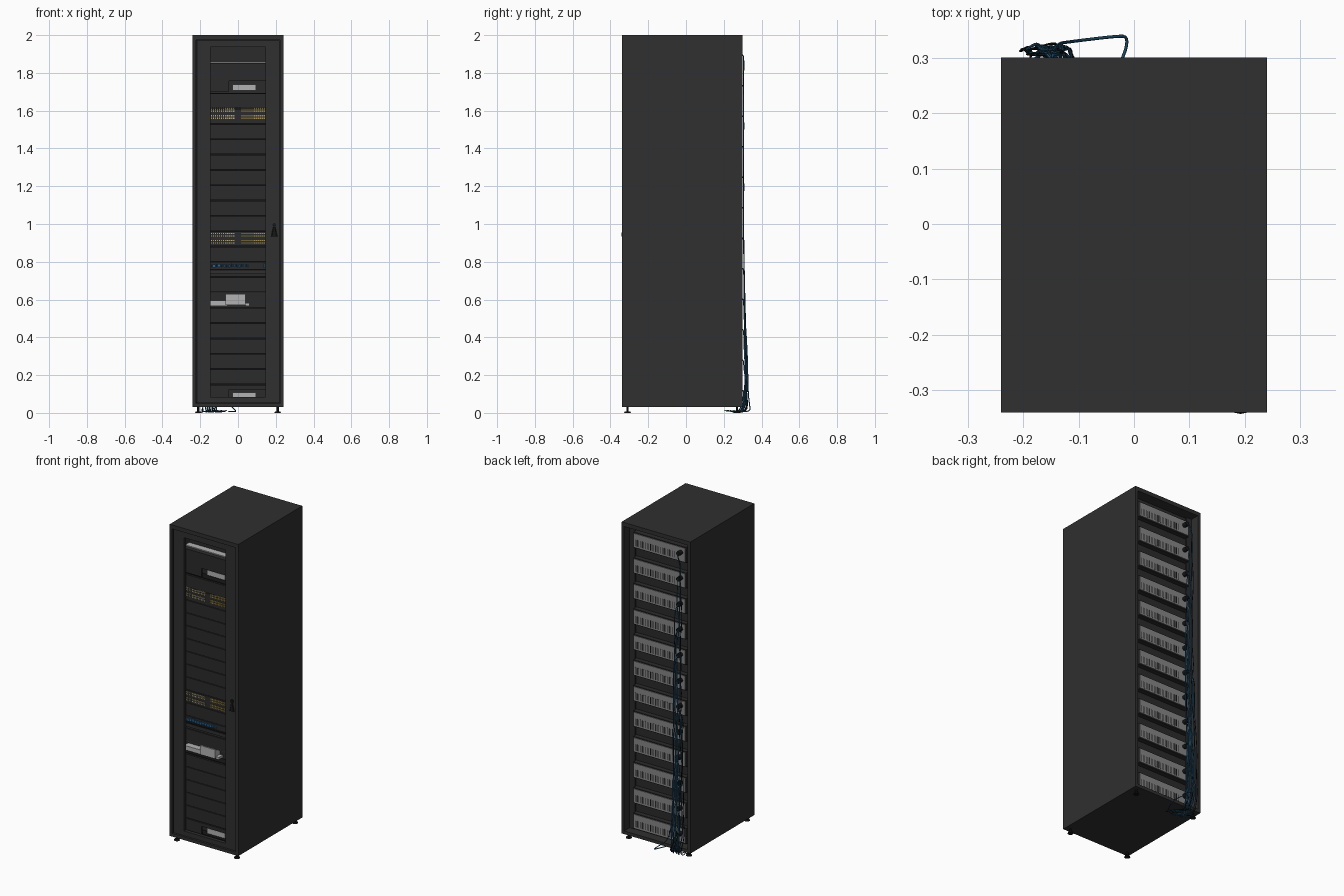
import bpy, bmesh, math, random
from mathutils import Matrix, Vector

if "Cube" in bpy.data.objects:
    bpy.data.objects.remove(bpy.data.objects["Cube"])

random.seed(4)

def mat(name, r, g, b):
    m = bpy.data.materials.new(name)
    m.diffuse_color = (r, g, b, 1)
    m.use_nodes = True
    m.node_tree.nodes["Principled BSDF"].inputs["Base Color"].default_value = m.diffuse_color
    return m

CASE = mat("charcoal_case", 0.029, 0.029, 0.029)
UNIT = mat("dark_panel", 0.024, 0.024, 0.024)
BLACK = mat("black_plastic", 0.008, 0.008, 0.008)
GREY = mat("vent_grey", 0.24, 0.24, 0.24)
PALE = mat("pale_metal", 0.45, 0.45, 0.45)
YELLOW = mat("port_yellow", 0.42, 0.3, 0.06)
BLUE = mat("port_blue", 0.02, 0.13, 0.3)
CABLE = mat("cable_blue", 0.015, 0.085, 0.17)

def boxes(name, material, *spans):
    """One object from boxes given as (x0, x1, y0, y1, z0, z1)."""
    bm = bmesh.new()
    for x0, x1, y0, y1, z0, z1 in spans:
        m = Matrix.Translation(((x0 + x1) / 2, (y0 + y1) / 2, (z0 + z1) / 2)) \
            @ Matrix.Diagonal((x1 - x0, y1 - y0, z1 - z0, 1))
        bmesh.ops.create_cube(bm, size=1, matrix=m)
    return finish(name, bm, material)

def finish(name, bm, material):
    me = bpy.data.meshes.new(name)
    bm.to_mesh(me)
    bm.free()
    me.materials.append(material)
    ob = bpy.data.objects.new(name, me)
    bpy.context.collection.objects.link(ob)
    return ob

def cylinder(bm, r1, r2, depth, centre, axis='Z', seg=14):
    rot = Matrix.Rotation(math.pi / 2, 4, 'X') if axis == 'Y' else Matrix()
    bmesh.ops.create_cone(bm, cap_ends=True, segments=seg, radius1=r1, radius2=r2,
                          depth=depth, matrix=Matrix.Translation(centre) @ rot)

F, B = -0.34, 0.30          # front and back of the cabinet
W, Z0, Z1 = 0.24, 0.03, 2.0

# cabinet shell, open at front and back
boxes("cabinet_shell", CASE,
      (-W, -W + 0.018, F, B, Z0, Z1), (W - 0.018, W, F, B, Z0, Z1),
      (-W + 0.018, W - 0.018, F, B, Z1 - 0.025, Z1),
      (-W + 0.018, W - 0.018, F, B, Z0, Z0 + 0.02))

# front door: slightly recessed frame around a tall window
D0, D1, WX = F + 0.008, F + 0.03, 0.145
boxes("front_door", CASE,
      (-0.215, -WX, D0, D1, 0.053, 1.972), (WX, 0.219, D0, D1, 0.053, 1.972),
      (-WX, WX, D0, D1, 1.937, 1.972), (-WX, WX, D0, D1, 0.053, 0.083))
boxes("door_hinge_gap", BLACK, (-0.222, -0.215, F + 0.012, D1, 0.053, 1.972))

# door handle and lock
bm = bmesh.new()
cylinder(bm, 0.017, 0.006, 0.05, (0, 0, 0), seg=8)
bm.transform(Matrix.Translation((0.192, D0 - 0.002, 0.958)) @ Matrix.Diagonal((1, 0.5, 1, 1)))
cylinder(bm, 0.01, 0.01, 0.008, (0.192, D0 - 0.003, 0.995), 'Y')
finish("door_handle", bm, BLACK)

# mounting rails
boxes("front_rails", GREY, (-0.2, -0.183, -0.285, -0.275, 0.08, 1.93),
      (0.183, 0.2, -0.285, -0.275, 0.08, 1.93))
boxes("rear_rails", UNIT, (-0.222, -0.185, 0.235, 0.245, 0.05, 1.975),
      (0.185, 0.222, 0.235, 0.245, 0.05, 1.975))

# front equipment: 23 slots, some left open
P, S0 = 0.0811, 0.07
UF = -0.298                  # front face of the units
OPEN = {0, 6, 20}            # slots with a recess showing pale parts
panels, seams = [], []
for i in range(22):
    z = S0 + i * P
    y = UF + 0.06 if i in OPEN else UF
    panels.append((-0.182, 0.182, y, 0.1, z + 0.002, z + P - 0.002))
    seams.append((-0.182, 0.182, UF + 0.012, 0.1, z - 0.002, z + 0.002))
boxes("front_units", UNIT, *panels)
boxes("unit_seams", BLACK, *seams)
boxes("top_unit_cover", PALE, (-0.182, 0.182, UF + 0.03, 0.1, S0 + 22 * P - 0.002, S0 + 22 * P + 0.004))
boxes("top_blank_panel", UNIT, (-0.182, 0.182, UF + 0.07, 0.1, S0 + 22 * P + 0.004, 1.972))

# cover plates over part of the open slots and the pale parts inside
covers, pale = [], []
for z in (S0, S0 + 20 * P + 0.01):
    covers += [(-0.182, -0.048, UF, UF + 0.01, z, z + P - 0.004),
               (-0.048, 0.182, UF, UF + 0.01, z + 0.055, z + P - 0.004)]
    pale.append((-0.03, 0.095, UF + 0.03, UF + 0.06, z + 0.005, z + 0.037))
zs = S0 + 6 * P
pale += [(-0.182, -0.055, UF + 0.02, UF + 0.06, zs + 0.01, zs + 0.038),
         (-0.065, 0.04, UF + 0.01, UF + 0.06, zs + 0.015, zs + 0.072),
         (0.04, 0.06, UF + 0.02, UF + 0.06, zs + 0.01, zs + 0.025),
         (-0.182, 0.182, UF + 0.005, UF + 0.01, zs + 0.077, zs + 0.08)]
boxes("slot_covers", UNIT, *covers)
boxes("open_slot_parts", PALE, *pale)
boxes("middle_shelf", CASE, (-0.182, 0.182, UF - 0.01, UF + 0.02, 0.735, 0.762))
boxes("shelf_edge", BLACK, (-0.182, 0.182, UF - 0.012, UF, 0.755, 0.763))

# port rows: two switches with yellow ports and one row of blue plugs
yellow, light, blue = [], [], []
for zc in (1.605, 1.568, 0.945, 0.908):
    for x0, x1 in ((-0.165, -0.015), (0.018, 0.168)):
        n = 14
        step = (x1 - x0) / n
        for k in range(n):
            for row in range(2):
                x, z = x0 + k * step, zc - 0.012 + row * 0.013
                span = (x, x + step * 0.6, UF - 0.004, UF, z, z + 0.007)
                (light if x0 < 0 and (k + row) % 2 else yellow).append(span)
for k in range(26):
    x = -0.17 + k * 0.0088
    z = 0.768 + random.random() * 0.006
    blue.append((x, x + 0.0065, UF - 0.008, UF, z, z + 0.016))
blue.append((0.136, 0.144, UF - 0.008, UF, 0.768, 0.79))
boxes("yellow_ports", YELLOW, *yellow)
boxes("grey_ports", PALE, *light)
boxes("blue_plugs", BLUE, *blue)

# rear servers: twelve grey vented backs in a dark recess
boxes("rear_backing", UNIT, (-0.222, 0.222, 0.2, 0.232, 0.05, 1.975))
RP, RZ, RY = 0.1615, 0.068, 0.266
cases, vents, slats = [], [], []
plugs = bmesh.new()
sockets = []
for i in range(12):
    z = RZ + i * RP
    cases.append((-0.184, 0.184, 0.1, RY - 0.004, z - 0.006, z + 0.092))
    vents.append((-0.18, 0.18, RY - 0.004, RY, z, z + 0.086))
    for k in range(24):
        x = -0.105 + k * 0.0118
        slats.append((x, x + 0.003, RY, RY + 0.001, z + 0.008, z + 0.05))
    c = Vector((-0.15, RY + 0.014, z + 0.055))
    cylinder(plugs, 0.014, 0.014, 0.028, c, 'Y')
    sockets.append(c + Vector((0, 0.01, 0)))
boxes("rear_server_cases", UNIT, *cases)
boxes("rear_server_backs", GREY, *vents)
boxes("rear_vent_slots", UNIT, *slats)
finish("power_plugs", plugs, BLACK)

# hanging cables, each from its plug down to the floor
def cables(name, material, radius, paths):
    cu = bpy.data.curves.new(name, 'CURVE')
    cu.dimensions = '3D'
    cu.bevel_depth = radius
    cu.bevel_resolution = 1
    cu.use_fill_caps = True
    for pts in paths:
        s = cu.splines.new('NURBS')
        s.points.add(len(pts) - 1)
        for p, co in zip(s.points, pts):
            p.co = (*co, 1)
        s.order_u = 3
        s.use_endpoint_u = True
        s.resolution_u = 4
    cu.materials.append(material)
    ob = bpy.data.objects.new(name, cu)
    bpy.context.collection.objects.link(ob)

def hang(c, drop_x, floor):
    pts = [tuple(c), (c.x, 0.305, c.z), (drop_x, 0.306, c.z - 0.05)]
    z = c.z - 0.15
    while z > 0.06:
        bulge = 0.022 * max(0, 1 - z / 0.9)
        pts.append((drop_x + random.uniform(-0.015, 0.015),
                    0.305 + bulge * random.uniform(0.3, 1.1), z))
        z -= 0.13
    return pts + floor

def floor_coil():
    x, y = random.uniform(-0.2, -0.1), random.uniform(0.27, 0.31)
    return [(x, y + 0.02, 0.03), (x, y, 0.005),
            (x + random.uniform(-0.02, 0.06), y - 0.03, 0.005),
            (x + random.uniform(-0.02, 0.06), random.uniform(0.2, 0.26), 0.012)]

blue_paths = [hang(c, random.uniform(-0.185, -0.135), floor_coil()) for c in sockets]
# one wide loop swinging out to the side near the floor
blue_paths.append([(-0.15, 0.305, 0.6), (-0.14, 0.325, 0.35), (-0.12, 0.328, 0.1),
                   (-0.03, 0.339, 0.03), (-0.01, 0.338, 0.01), (-0.018, 0.3, 0.005),
                   (-0.05, 0.24, 0.008)])
cables("blue_cables", CABLE, 0.0028, blue_paths)
cables("black_cables", BLACK, 0.0022,
       [hang(c, random.uniform(-0.2, -0.13), floor_coil()) for c in sockets[2::3]])

# levelling feet
bm = bmesh.new()
for x in (-0.21, 0.21):
    for y in (-0.31, 0.27):
        cylinder(bm, 0.018, 0.014, 0.008, (x, y, 0.004))
        cylinder(bm, 0.006, 0.006, 0.026, (x, y, 0.019), seg=8)
finish("levelling_feet", bm, BLACK)
